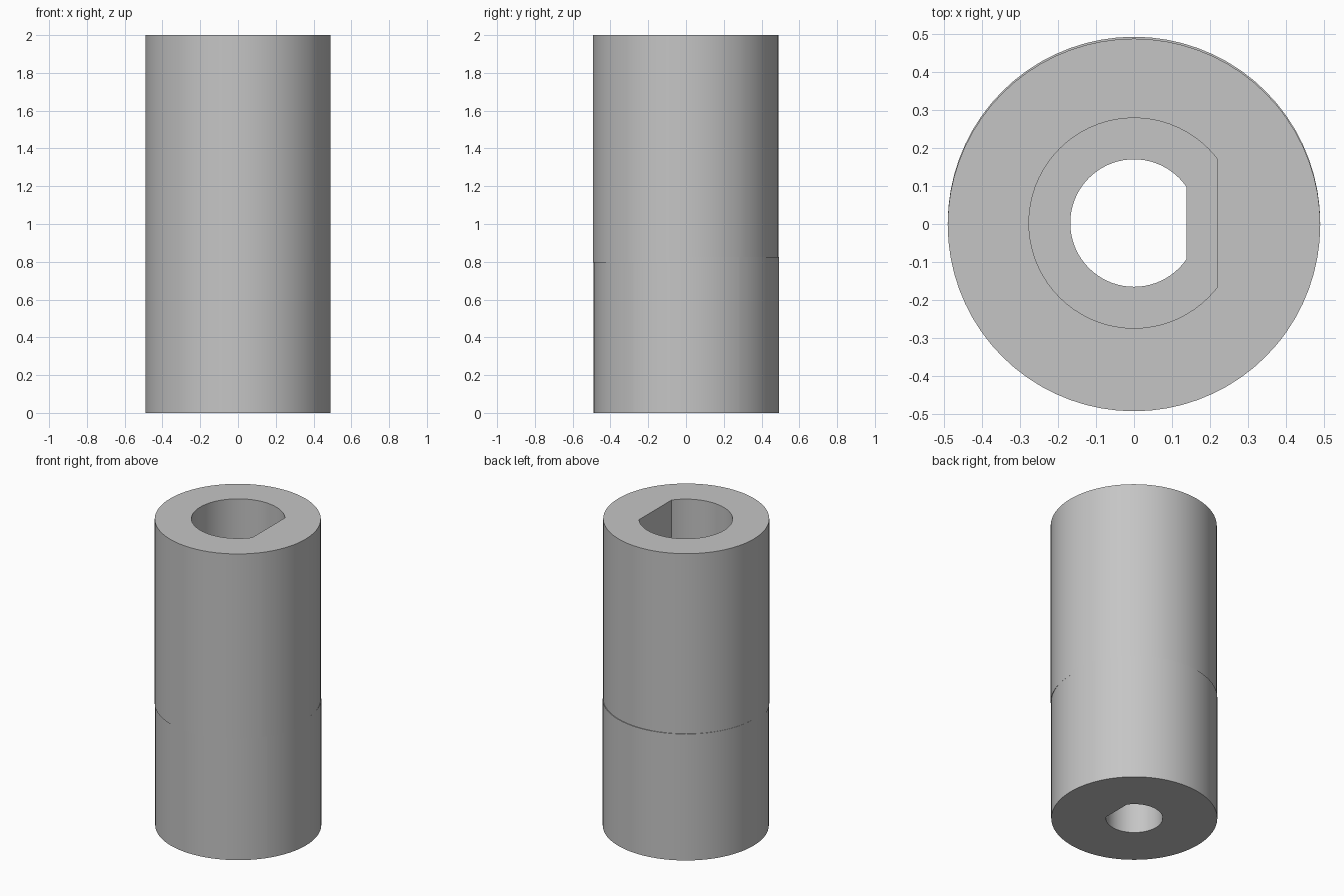
import bpy
import bmesh
from math import acos, cos, sin, pi, radians

cube = bpy.data.objects.get("Cube")
if cube:
    bpy.data.objects.remove(cube, do_unlink=True)

GREY = (0.56, 0.56, 0.56, 1)
grey = bpy.data.materials.new("plain grey")
grey.use_nodes = True
grey.diffuse_color = GREY
grey.node_tree.nodes["Principled BSDF"].inputs["Base Color"].default_value = GREY

SEGMENTS = 72
OUTER_RADIUS = 0.491
OFFSET = 0.0025  # the two sleeves are slightly out of line


def d_bore_tube(name, centre_y, z_low, z_high, bore_radius, flat_x):
    """Round tube whose bore has one flat side facing +x."""
    corner = acos(flat_x / bore_radius)
    angles = [-pi + 2 * pi * i / SEGMENTS for i in range(SEGMENTS)]
    angles = sorted(angles + [-corner, corner])

    bm = bmesh.new()

    def ring(z, radius_at, y):
        return [bm.verts.new((radius_at(a) * cos(a), y + radius_at(a) * sin(a), z))
                for a in angles]

    def outer(a):
        return OUTER_RADIUS

    def bore(a):
        return flat_x / cos(a) if abs(a) < corner else bore_radius

    # Closed loop of rings: outside up, over the rim, down the bore
    rings = [ring(z_low, outer, centre_y), ring(z_high, outer, centre_y),
             ring(z_high, bore, OFFSET), ring(z_low, bore, OFFSET)]
    count = len(angles)
    for k, lower in enumerate(rings):
        upper = rings[(k + 1) % len(rings)]
        for i in range(count):
            j = (i + 1) % count
            bm.faces.new((lower[i], lower[j], upper[j], upper[i]))
    bmesh.ops.recalc_face_normals(bm, faces=bm.faces)

    mesh = bpy.data.meshes.new(name)
    bm.to_mesh(mesh)
    bm.free()
    mesh.materials.append(grey)
    tube = bpy.data.objects.new(name, mesh)
    bpy.context.collection.objects.link(tube)

    bpy.ops.object.select_all(action="DESELECT")
    tube.select_set(True)
    bpy.context.view_layer.objects.active = tube
    bpy.ops.object.shade_smooth_by_angle(angle=radians(20))
    return tube


# Narrow-bored base and wide-bored top, overlapping slightly at the joint
d_bore_tube("lower_sleeve", OFFSET, 0, 0.825, 0.168, 0.138)
d_bore_tube("upper_sleeve", -OFFSET, 0.795, 2, 0.277, 0.22)
